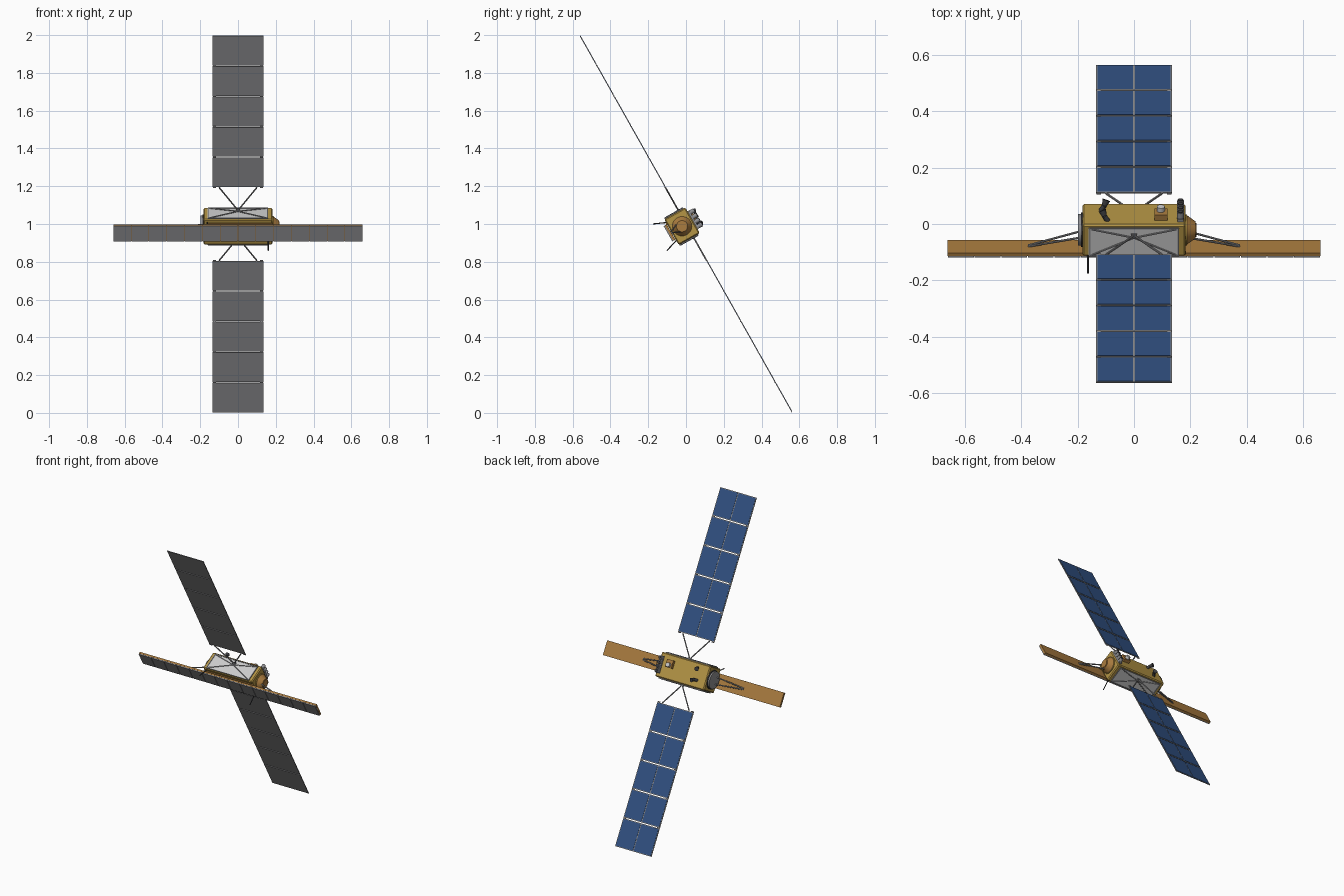
import bpy, math
from mathutils import Matrix, Vector

if "Cube" in bpy.data.objects:
    bpy.data.objects.remove(bpy.data.objects["Cube"])

# Everything is built in a local frame (wing axis = local z), then tilted about x
TILT = Matrix.Translation((0, 0, 1)) @ Matrix.Rotation(math.radians(29.4), 4, 'X')


def material(name, rgb):
    m = bpy.data.materials.new(name)
    m.diffuse_color = (*rgb, 1)
    m.use_nodes = True
    m.node_tree.nodes["Principled BSDF"].inputs["Base Color"].default_value = m.diffuse_color
    return m


GOLD = material("gold_foil", (0.46, 0.30, 0.06))
BROWN = material("copper_foil", (0.40, 0.20, 0.05))
BLUE = material("solar_blue", (0.03, 0.08, 0.22))
SILVER = material("silver", (0.6, 0.6, 0.63))
GREY = material("mid_grey", (0.28, 0.28, 0.29))
DARK = material("dark_grey", (0.05, 0.05, 0.055))


def finish(name, mat, local):
    ob = bpy.context.object
    ob.name = name
    ob.data.materials.append(mat)
    ob.matrix_world = TILT @ local
    return ob


def box(name, c, size, mat, bevel=0):
    bpy.ops.mesh.primitive_cube_add(size=1)
    ob = bpy.context.object
    for v in ob.data.vertices:
        v.co = Vector(a * b for a, b in zip(v.co, size))
    if bevel:
        m = ob.modifiers.new("bevel", 'BEVEL')
        m.width, m.segments = bevel, 1
    return finish(name, mat, Matrix.Translation(c))


def cone(name, a, b, r1, r2, mat, sides=8):
    a, b = Vector(a), Vector(b)
    bpy.ops.mesh.primitive_cone_add(vertices=sides, radius1=r1, radius2=r2, depth=(b - a).length)
    if sides > 8:
        bpy.ops.object.shade_smooth_by_angle()
    rot = (b - a).to_track_quat('Z', 'Y').to_matrix().to_4x4()
    return finish(name, mat, Matrix.Translation((a + b) / 2) @ rot)


def rod(name, a, b, r, mat, sides=8):
    return cone(name, a, b, r, r, mat, sides)


# Main body
box("body", (0, -0.024, 0), (0.365, 0.128, 0.156), GOLD, 0.006)

# Solar wings with yokes, side frames and braces
ROOT, PITCH = 0.222, 0.185
for s, side in ((1, "upper"), (-1, "lower")):
    for i in range(5):
        z = s * (ROOT + PITCH * (i + 0.5))
        box(f"{side}_panel_{i}", (0, 0, z), (0.27, 0.004, PITCH - 0.006), GREY)
        for x in (-0.0665, 0.0665):
            box(f"{side}_cells_{i}", (x, 0.0025, z), (0.127, 0.002, PITCH - 0.015), BLUE)
        for x in (-0.125, 0.125):
            hz = s * (ROOT + PITCH * i)
            rod(f"{side}_hinge_{i}", (x - 0.008, 0, hz), (x + 0.008, 0, hz), 0.004, GREY)
    box(f"{side}_radiator", (-0.003, -0.028, s * 0.079), (0.315, 0.112, 0.004), SILVER)
    box(f"{side}_yoke_mount", (0, 0, s * 0.083), (0.022, 0.014, 0.012), GREY)
    for x in (-1, 1):
        rod(f"{side}_yoke", (0, 0, s * 0.083), (x * 0.1, 0, s * ROOT), 0.004, GREY)
        for y in (-0.08, 0.024):
            rod(f"{side}_brace", (0, -0.01, s * 0.083), (x * 0.15, y, s * 0.083), 0.003, GREY)
        box(f"{side}_frame_end", (x * 0.157, -0.028, s * 0.081), (0.005, 0.112, 0.006), GREY)
    for y in (-0.083, 0.027):
        box(f"{side}_frame_long", (0, y, s * 0.081), (0.315, 0.004, 0.006), GREY)

# Long radar antenna: foil back and tiled front
box("antenna_back", (0, -0.096, 0.002), (1.32, 0.012, 0.094), BROWN)
TILE = 1.32 / 14
for i in range(14):
    box(f"antenna_tile_{i}", (-0.66 + TILE * (i + 0.5), -0.105, 0.002), (TILE - 0.003, 0.007, 0.092), GREY)
box("antenna_mount", (0.01, -0.089, 0.05), (0.35, 0.008, 0.01), BROWN)

# Antenna support struts
for x in (-1, 1):
    for z in (-0.012, 0.012):
        rod("antenna_strut", (x * 0.18, -0.04, z * 2), (x * 0.375, -0.089, z * 0.3), 0.004, GREY)

# Round end fittings
rod("end_ring", (0.18, -0.024, 0), (0.188, -0.024, 0), 0.055, GOLD, 32)
cone("engine_cone", (0.186, -0.024, 0), (0.218, -0.024, 0), 0.053, 0.03, BROWN, 32)
rod("engine_tip", (0.216, -0.024, 0), (0.221, -0.024, 0), 0.025, BROWN, 32)
rod("end_disc", (-0.18, -0.024, 0), (-0.198, -0.024, 0), 0.056, GREY, 32)
rod("end_disc_rim", (-0.18, -0.024, 0), (-0.188, -0.024, 0), 0.061, DARK, 32)

# Star trackers
for z, dx in ((0.045, -0.012), (-0.03, 0.012)):
    base, mid, tip = (-0.105 - dx, 0.038, z), (-0.105, 0.058, z), (-0.105 + dx * 0.6, 0.076, z - 0.008)
    rod("tracker_base", base, mid, 0.009, DARK, 16)
    cone("tracker_hood", mid, tip, 0.009, 0.014, DARK, 16)

# Instrument box with small drum
box("instrument_box", (0.095, 0.05, 0.02), (0.046, 0.022, 0.05), BROWN)
rod("instrument_drum", (0.095, 0.06, 0.012), (0.095, 0.078, 0.012), 0.014, SILVER, 20)

# Row of small canisters
box("canister_rail", (0.165, 0.045, 0), (0.022, 0.01, 0.11), GREY)
for i in range(4):
    z = 0.042 - 0.028 * i
    rod("canister", (0.165, 0.045, z), (0.165, 0.072, z), 0.012, GREY, 16)
    rod("canister_cap", (0.165, 0.072, z), (0.165, 0.076, z), 0.009, DARK, 16)

# Whip antennas
rod("whip_left", (-0.163, -0.08, 0.055), (-0.163, -0.152, 0.086), 0.003, DARK)
rod("whip_right", (0.16, -0.085, -0.05), (0.16, -0.157, -0.073), 0.003, DARK)
